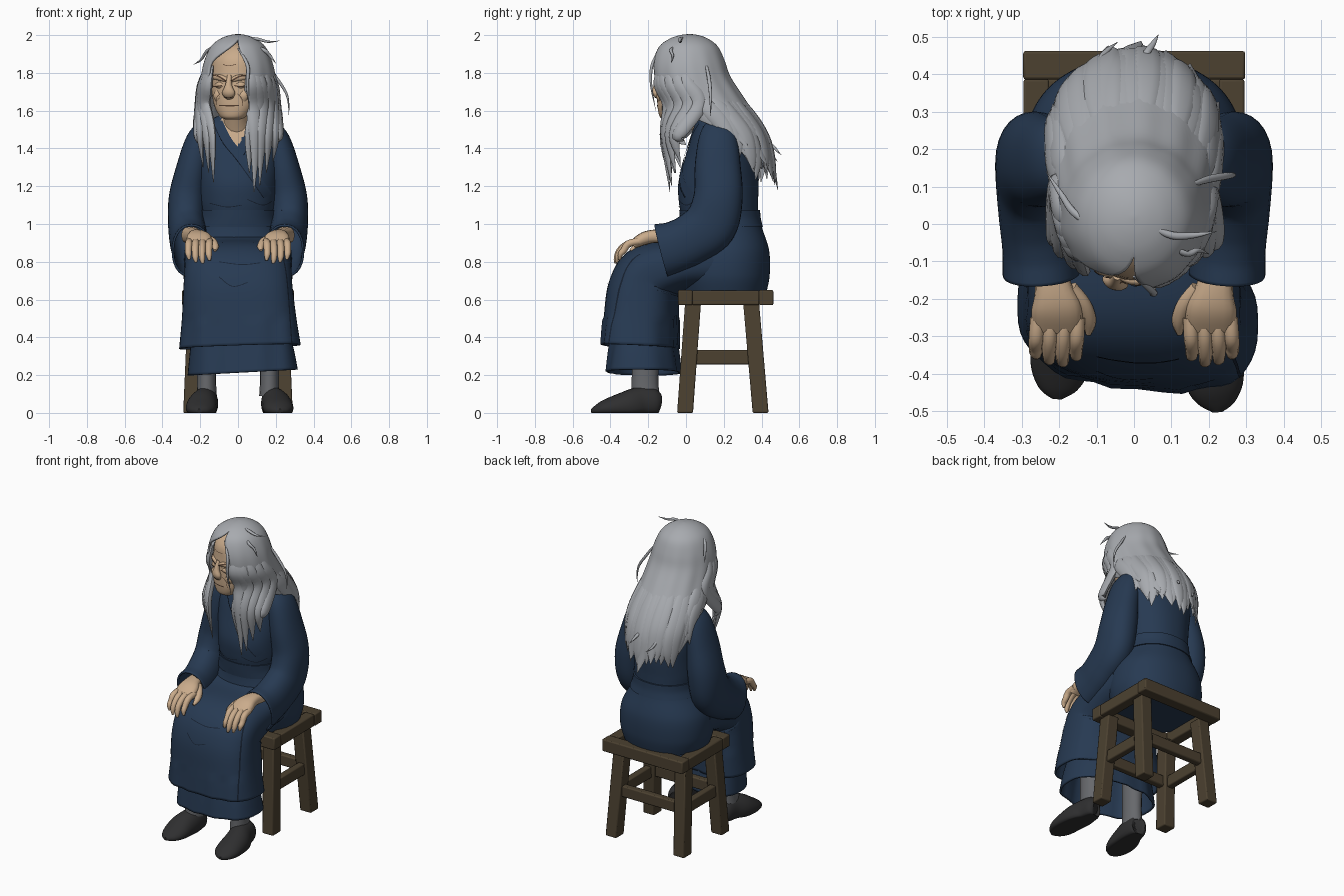
import bpy, bmesh, math, random
from mathutils import Vector, Matrix
from mathutils.bvhtree import BVHTree

random.seed(4)
X = Vector((1, 0, 0))


def material(name, r, g, b):
    m = bpy.data.materials.new(name)
    m.diffuse_color = (r, g, b, 1)
    return m


NAVY = material("navy cloth", .020, .042, .085)
INK = material("dark navy fold", .008, .015, .03)
HAIR = material("grey hair", .39, .405, .43)
SKIN = material("aged skin", .59, .41, .26)
LINE = material("brown wrinkle", .09, .05, .03)
WOOD = material("dark wood", .072, .053, .03)
SHOE = material("black shoe", .028, .028, .029)
SOCK = material("grey sock", .135, .14, .15)


def make(name, verts, faces, mat, angle=50):
    me = bpy.data.meshes.new(name)
    me.from_pydata([tuple(v) for v in verts], [], faces)
    bm = bmesh.new()
    bm.from_mesh(me)
    bmesh.ops.recalc_face_normals(bm, faces=bm.faces)
    bm.to_mesh(me)
    bm.free()
    for p in me.polygons:
        p.use_smooth = True
    me.set_sharp_from_angle(angle=math.radians(angle))
    me.materials.append(mat)
    ob = bpy.data.objects.new(name, me)
    bpy.context.collection.objects.link(ob)
    return ob


def spline(rows, k):
    """Smooth (Catmull-Rom) interpolation of number rows."""
    out = []
    for i in range(len(rows) - 1):
        a, b, c, d = (rows[max(i - 1, 0)], rows[i], rows[i + 1], rows[min(i + 2, len(rows) - 1)])
        for j in range(k):
            t = j / k
            out.append([.5 * (2 * q + (r - p) * t + (2 * p - 5 * q + 4 * r - s) * t * t
                              + (3 * q - p - 3 * r + s) * t ** 3) for p, q, r, s in zip(a, b, c, d)])
    return out + [list(rows[-1])]


def tube(name, mat, rows, n=16, p=2, k=4, ref=X, axis=None, caps=(1, 1)):
    """Sweep a superellipse along rows of (x, y, z, half width, half depth)."""
    pts = spline(rows, k)
    P = [Vector(q[:3]) for q in pts]
    verts, m = [], len(pts)
    for i, q in enumerate(pts):
        t = axis or (P[min(i + 1, m - 1)] - P[max(i - 1, 0)]).normalized()
        side = (ref - t * ref.dot(t)).normalized()
        up = t.cross(side)
        for j in range(n):
            c, s = math.cos(math.tau * j / n), math.sin(math.tau * j / n)
            verts.append(P[i] + side * max(q[3], .001) * math.copysign(abs(c) ** (2 / p), c)
                         + up * max(q[4], .001) * math.copysign(abs(s) ** (2 / p), s))
    faces = [(i * n + j, i * n + (j + 1) % n, (i + 1) * n + (j + 1) % n, (i + 1) * n + j)
             for i in range(m - 1) for j in range(n)]
    faces += [f for f, c in zip((tuple(range(n)), tuple(range((m - 1) * n, m * n))), caps) if c]
    ob = make(name, verts, faces, mat)
    if not all(caps):  # open cloth gets a thickness
        ob.modifiers.new("thickness", 'SOLIDIFY').thickness = .012
    return ob


def beam(name, p0, p1, u, v):
    """Square timber between two points with section half-vectors u and v."""
    p0, p1, u, v = map(Vector, (p0, p1, u, v))
    vs = [p + a * u + b * v for p in (p0, p1) for a, b in ((-1, -1), (1, -1), (1, 1), (-1, 1))]
    fs = [(0, 1, 2, 3), (4, 5, 6, 7)] + [(i, (i + 1) % 4, 4 + (i + 1) % 4, 4 + i) for i in range(4)]
    ob = make(name, vs, fs, WOOD, 30)
    b = ob.modifiers.new("bevel", 'BEVEL')
    b.width, b.segments = .007, 2


def stroke(name, targets, path, w, mat, off=.004):
    """Thin ribbon laid on the front of the targets along (x, z) points."""
    trees = [BVHTree.FromPolygons([v.co for v in t.data.vertices], [tuple(f.vertices) for f in t.data.polygons])
             for t in targets]
    pts = spline(path, 6)
    verts = []
    for i, (x, z) in enumerate(pts):
        a, b = pts[max(i - 1, 0)], pts[min(i + 1, len(pts) - 1)]
        d = Vector((b[0] - a[0], b[1] - a[1])).normalized() * w / 2
        hits = []
        for s in (-1, 1):
            h = [t.ray_cast(Vector((x + s * d.y, -2, z - s * d.x)), Vector((0, 1, 0)))[0] for t in trees]
            hits.append(min((q for q in h if q), key=lambda q: q.y, default=None))
        if all(hits):
            verts += [h - Vector((0, off, 0)) for h in hits]
    if len(verts) > 3:
        make(name, verts, [(i, i + 1, i + 3, i + 2) for i in range(0, len(verts) - 2, 2)], mat)


# Stool: seat frame, splayed legs, stretchers
for y in (-.004, .424):
    beam("seat_rail", (-.296, y, .61), (.297, y, .61), (0, .038, 0), (0, 0, .04))
for s in (-1, 1):
    beam("seat_side", (s * .261, .033, .61), (s * .261, .387, .61), (.034, 0, 0), (0, 0, .039))
    for tag, yb, yt in (("front", -.005, .037), ("back", .395, .345)):
        beam(f"{tag}_leg_{s}", (s * .25, yb, 0), (s * .225, yt, .58), (.04, 0, 0), (0, .042, 0))
    beam(f"side_stretcher_{s}", (s * .238, .02, .295), (s * .238, .37, .295), (.022, 0, 0), (0, 0, .038))
for y in (.017, .37):
    beam("cross_stretcher", (-.23, y, .30), (.23, y, .30), (0, .022, 0), (0, 0, .036))

# Robe body with bare V neck
torso_rows = [(0, .2, .635, .265, .225), (0, .2, .73, .29, .243), (0, .2, .86, .28, .24), (0, .19, .98, .22, .212),
              (0, .18, 1.04, .2, .205), (0, .172, 1.12, .208, .21), (0, .172, 1.22, .215, .212),
              (0, .185, 1.35, .232, .19), (0, .185, 1.45, .235, .16), (0, .175, 1.53, .18, .125), (0, .15, 1.58, .09, .085)]
torso = tube("robe_body", NAVY, torso_rows, n=96, p=2.2, k=8, axis=Vector((0, 0, 1)))
torso.data.materials.append(SKIN)
for f in torso.data.polygons:
    c = f.center
    if c.y < .17 and c.z > 1.39 and abs(c.x + .01) < (c.z - 1.385) * .47:
        f.material_index = 1
tube("sash", NAVY, [(0, .19, .985, .226, .217), (0, .182, 1.03, .212, .214), (0, .178, 1.075, .211, .214)],
     n=64, p=2.2, axis=Vector((0, 0, 1)))
collar = [[(-.105, 1.54), (-.055, 1.44), (.01, 1.36), (.09, 1.25), (.16, 1.15)], [(.095, 1.54), (.055, 1.46), (.005, 1.375)]]
for path in collar[::-1]:
    stroke("collar_band", [torso], path, .046, NAVY, .006)
    stroke("collar_edge", [torso], [(x + .024 * (1 if path is collar[1] else -1), z - .011) for x, z in path], .005, INK, .008)

# Lap and skirt in one sweep, then the longer underskirt
skirt = tube("skirt", NAVY, [(.01, -.243, .35, .322, .2), (.005, -.236, .5, .303, .195), (0, -.225, .65, .29, .187),
                             (0, -.18, .735, .284, .17), (0, -.02, .785, .285, .142), (0, .15, .82, .285, .17)],
             n=48, p=2.7, k=6, caps=(0, 1))
under = tube("underskirt", NAVY, [(.025, -.22, .215, .292, .195), (.02, -.22, .3, .28, .185), (.01, -.22, .42, .26, .17),
                                  (.0, -.22, .55, .25, .165)], n=48, p=2.5, caps=(0, 1))
for ob in (skirt, under):
    for v in ob.data.vertices:
        v.co.y -= .09 * v.co.x * max(0, min(1, (.95 - v.co.z) * 2))
        if v.co.z < .5:
            v.co.y += .006 * math.sin(v.co.x * 42)
stroke("overlap_edge", [skirt], [(.235, .84), (.26, .7), (.285, .37)], .006, INK)
for path in ([(-.1, .72), (-.03, .67), (.05, .69)], [(-.1, .8), (.02, .785), (.12, .795)]):
    stroke("skirt_fold", [skirt], path, .004, INK)
for path in ([(-.15, 1.11), (-.06, 1.09), (.02, 1.1)], [(.05, 1.13), (.13, 1.1), (.18, 1.12)]):
    stroke("chest_fold", [torso], path, .004, INK)

for s in (-1, 1):
    # Sleeve, bent at the elbow, wide drooping open mouth
    tube("sleeve", NAVY, [(s * .15, .175, 1.51, .06, .08), (s * .2, .17, 1.44, .075, .105), (s * .24, .168, 1.3, .085, .122),
                          (s * .268, .17, 1.14, .098, .13), (s * .272, .13, 1.0, .098, .142), (s * .262, .03, .92, .1, .136),
                          (s * .252, -.06, .878, .1, .137), (s * .247, -.13, .858, .104, .145)], n=28, p=2.2, k=6, caps=(1, 0))
    # Hand: forearm and palm, four fingers and a thumb
    tube("palm", SKIN, [(s * .25, .06, .94, .05, .045), (s * .225, -.1, .935, .042, .037), (s * .215, -.17, .935, .05, .035),
                        (s * .207, -.225, .922, .067, .034), (s * .205, -.28, .892, .066, .024)], p=2.6)
    for i in range(4):
        x, r = .15 + .036 * i, (-.01, .006, 0, -.015)[i]
        tube(f"finger_{i}", SKIN, [(s * x, -.25, .908, .019, .019), (s * (x + .003), -.305, .895, .02, .02),
                                   (s * (x + .005), -.345 - r, .86, .018, .018), (s * (x + .004), -.362 - r, .825 - r, .016, .015),
                                   (s * x, -.367 - r, .797 - r, .007, .007)], n=10)
    tube("thumb", SKIN, [(s * .17, -.17, .93, .02, .02), (s * .136, -.215, .908, .022, .021), (s * .12, -.26, .88, .019, .018),
                         (s * .122, -.295, .86, .007, .007)], n=10)
    # Sock and pointed shoe
    dy, cx = (-.03 if s > 0 else .005), .207 if s > 0 else -.19
    tube("sock", SOCK, [(s * .166, -.215, .09, .054, .076), (s * .166, -.217, .2, .05, .07), (s * .166, -.21, .5, .06, .075)])
    shoe = tube("shoe", SHOE, [(cx - s * .025, -.145, .055, .03, .04), (cx - s * .022, -.158, .055, .055, .072),
                               (cx - s * .018, -.23, .05, .068, .088), (cx, -.31, .035, .08, .082),
                               (cx + s * .008, -.39 + dy, .022, .078, .052), (cx + s * .014, -.445 + dy, .013, .052, .028),
                               (cx + s * .016, -.472 + dy, .01, .014, .01)], n=24, k=5, p=2)
    for v in shoe.data.vertices:
        v.co.z = max(v.co.z, 0)

# Head, turned a little to one side
tube("neck", SKIN, [(0, .13, 1.47, .09, .08), (-.01, .08, 1.56, .068, .07), (-.01, .03, 1.68, .07, .08)])
head = tube("head", SKIN, [(0, -.09, 1.552, .035, .03), (0, -.083, 1.568, .068, .058), (0, -.062, 1.61, .1, .088),
                           (0, -.025, 1.66, .124, .128), (0, 0, 1.73, .137, .152), (0, .004, 1.8, .14, .152),
                           (0, .01, 1.88, .128, .145), (0, .02, 1.94, .08, .1), (0, .02, 1.96, .02, .03)],
            n=40, p=2.15, k=6, axis=Vector((0, 0, 1)))
parts = [head, tube("nose", SKIN, [(0, -.145, 1.785, .012, .012), (0, -.16, 1.735, .018, .018), (0, -.162, 1.695, .036, .022),
                                   (0, -.145, 1.668, .022, .014)])]
for s in (-1, 1):
    parts += [tube("brow_ridge", SKIN, [(s * .012, -.147, 1.762, .008, .012), (s * .055, -.142, 1.775, .012, .016),
                                        (s * .105, -.105, 1.775, .006, .008)], ref=Vector((0, 1, 0))),
              tube("eyelid", SKIN, [(s * .03, -.14, 1.735, .006, .008), (s * .06, -.134, 1.735, .015, .018),
                                    (s * .09, -.112, 1.733, .006, .006)], ref=Vector((0, 1, 0))),
              tube("cheek", SKIN, [(s * .07, -.12, 1.715, .01, .008), (s * .066, -.12, 1.68, .032, .023),
                                   (s * .06, -.115, 1.635, .012, .01)])]
for z in (1.637, 1.615):
    parts.append(tube("lip", SKIN, [(-.045, -.12, z, .004, .004), (0, -.14 + (1.637 - z) * .3, z, .01, .01),
                                    (.045, -.12, z, .004, .004)], ref=Vector((0, 1, 0))))
for ob in parts:
    ob.data.transform(Matrix.Rotation(math.radians(-18), 4, 'Z'))
for path, w in (([(-.145, 1.733), (-.12, 1.728), (-.085, 1.733)], .006), ([(-.02, 1.733), (.015, 1.727), (.05, 1.735)], .006),
                ([(-.15, 1.785), (-.11, 1.785), (-.065, 1.757)], .008), ([(-.035, 1.757), (.01, 1.782), (.055, 1.785)], .008),
                ([(-.1, 1.628), (-.05, 1.626), (.005, 1.627)], .006), ([(-.095, 1.69), (-.115, 1.665), (-.115, 1.63)], .003),
                ([(-.005, 1.69), (.02, 1.665), (.025, 1.625)], .003), ([(-.075, 1.673), (-.05, 1.668), (-.025, 1.673)], .004),
                ([(-.08, 1.845), (-.05, 1.838), (-.01, 1.845)], .003)):
    stroke("face_line", parts, path, w, LINE, .003)

# Hair shell: z, front y, back y, half width, opening left, opening right (degrees)
shell = spline([(2, .02, .0205, .0005, 0, 0), (1.994, -.03, .065, .042, 0, 0), (1.975, -.085, .115, .092, 0, 0),
                (1.935, -.138, .165, .14, 17, 2), (1.86, -.168, .2, .174, 50, 12), (1.78, -.172, .228, .192, 53, 18),
                (1.69, -.155, .285, .204, 54, 20), (1.6, -.1, .345, .216, 60, 45), (1.5, 0, .412, .226, 86, 82),
                (1.4, .02, .45, .228, 103, 101), (1.31, .03, .465, .215, 118, 118), (1.2, .03, .465, .19, 135, 135)], 4)
CUT = len(shell) - 4


def hair_at(z, th, out=0, wave=.012):
    z = max(min(z, 2), 1.205)
    i = next(i for i in range(len(shell) - 1) if shell[i + 1][0] <= z)
    t = (shell[i][0] - z) / (shell[i][0] - shell[i + 1][0])
    _, f, b, rx = [p + (q - p) * t for p, q in zip(shell[i], shell[i + 1])][:4]
    k = 1 + out + wave * math.sin(th * 13) * max(0, min(1, (1.97 - z) * 4))
    return Vector((rx * k * math.sin(th), (f + b) / 2 - (b - f) / 2 * k * math.cos(th), z))


N, verts = 72, []
for q in shell[:CUT]:
    g0, g1 = math.radians(q[5]), math.tau - math.radians(q[4])
    for j in range(N):
        drop = .03 * math.sin(j * 2.1) * max(0, 1.4 - q[0]) * 8
        verts.append(hair_at(q[0], g0 + (g1 - g0) * j / (N - 1)) - Vector((0, 0, drop)))
hair = make("hair_shell", verts, [(i * N + j, i * N + j + 1, (i + 1) * N + j + 1, (i + 1) * N + j)
                                  for i in range(CUT - 1) for j in range(N - 1)], HAIR)
bm = bmesh.new()
bm.from_mesh(hair.data)
bmesh.ops.remove_doubles(bm, verts=bm.verts, dist=.002)
bm.to_mesh(hair.data)
bm.free()
sol = hair.modifiers.new("thickness", 'SOLIDIFY')
sol.thickness, sol.offset = .012, 0


def lock(name, pts, a, b, ref=X):
    w = [.35, 1, 1.05, .8, .05] if len(pts) == 5 else [.4, 1, .8, .05]
    tube(name, HAIR, [(*p, a * k, b * k) for p, k in zip(pts, w)], n=10, k=5, ref=ref)


# Long locks down the back, longest in the middle
for i in range(21):
    th = math.radians(92 + 176 * i / 20)
    tip = 1.44 - .25 * math.sin(th - math.pi / 2) + random.uniform(-.08, .06)
    end = hair_at(max(tip, 1.24), th + random.uniform(-.1, .1), random.uniform(0, .1))
    end.z = tip
    zs = [1.72 - (1.72 - tip) * f for f in (0, .3, .55, .8)]
    lock("back_lock", [hair_at(z, th, -.08 if z == zs[0] else 0) for z in zs] + [end], .04, .013,
         Vector((math.cos(th), math.sin(th), 0)))

# Locks falling in front of the shoulders
for deg, x, y, z in ((23, .085, -.085, 1.17), (31, .06, -.075, 1.27), (38, .115, -.075, 1.2), (52, .15, -.055, 1.27),
                     (66, .185, -.03, 1.33), (80, .205, -.01, 1.44), (-59, -.13, -.08, 1.22), (-66, -.155, -.06, 1.27),
                     (-76, -.185, -.03, 1.3), (-88, -.2, .0, 1.42)):
    th = math.radians(deg)
    mid = Vector((x * 1.08, y - .03, 1.47))
    lock("front_lock", [hair_at(1.84, th, -.1, 0), hair_at(1.74, th, -.03, 0), hair_at(1.63, th, -.03, 0), mid, (x, y, z)],
         .043, .024, Vector((math.cos(th), math.sin(th), 0)))

# Loose flyaway wisps
for pts in ([(.03, .0, 1.988), (.1, -.03, 1.98), (.16, -.03, 1.965), (.22, -.02, 1.97)],
            [(-.09, -.02, 1.955), (-.16, .03, 1.92), (-.195, .08, 1.87), (-.235, .14, 1.845)],
            [(.14, .1, 1.87), (.2, .12, 1.78), (.26, .13, 1.68), (.27, .13, 1.57)],
            [(.0, -.14, 1.93), (.05, -.18, 1.84), (.05, -.185, 1.74), (.06, -.16, 1.6)],
            [(.0, .38, 1.45), (.03, .45, 1.42), (.05, .48, 1.39), (.065, .505, 1.365)],
            [(-.1, .36, 1.45), (-.09, .43, 1.4), (-.075, .46, 1.36), (-.045, .485, 1.33)],
            [(.1, -.06, 1.94), (.14, -.08, 1.92), (.17, -.07, 1.89), (.2, -.08, 1.85)]):
    lock("wisp", pts, .01, .008, Vector((0, 1, 0)) if abs(pts[0][0] - pts[3][0]) > .1 else X)
